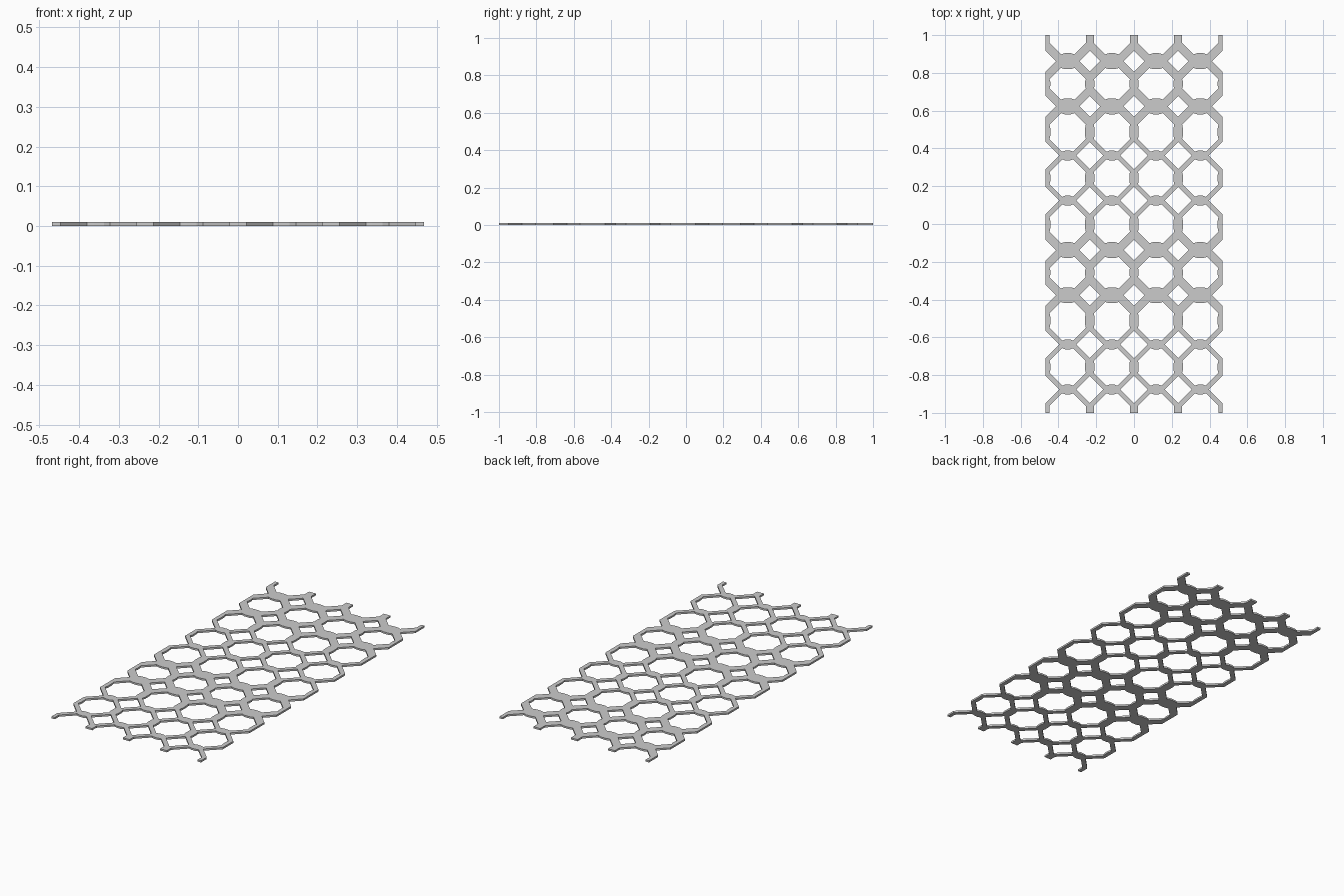
import bpy

if "Cube" in bpy.data.objects:
    bpy.data.objects.remove(bpy.data.objects["Cube"])

P = 0.234            # column pitch
BAR = 0.021          # half width of the upright bars
W, T = 2 * P, 0.01   # half width of panel, thickness
BUMP = 0.006         # small swelling at the joints

# link rows, top to bottom: y, half link height, diamond radius, strut outer reach
wide, slim = (0.036, 0.055, 0.117), (0.020, 0.072, 0.108)
rows = [(y - s,) + k for s in (0, 1)
        for y, k in ((0.862, wide), (0.623, wide), (0.3625, slim), (0.124, slim))]

curve = bpy.data.curves.new("lattice_panel", 'CURVE')
curve.dimensions = '2D'
curve.fill_mode = 'BOTH'
curve.extrude = T / 2


def loop(pts):
    s = curve.splines.new('POLY')
    s.points.add(len(pts) - 1)
    for p, (x, y) in zip(s.points, pts):
        p.co = (x, y, 0, 1)
    s.use_cyclic_u = True


def cap(cx, row, d):
    """Edge of a hole along a link, left to right; d = side of the link."""
    y, h, r, s = row
    sx, f = P / 2 - BAR, P / 2 - (s - h)
    b = BUMP
    return [(cx - sx, y + d * (s - BAR)), (cx - f, y + d * h),
            (cx - f * 0.45, y + d * (h + b)), (cx + f * 0.45, y + d * (h + b)),
            (cx + f, y + d * h), (cx + sx, y + d * (s - BAR))]


centres = [(i - 1.5) * P for i in range(4)]

# outer outline: open half cells at both ends, notches on both long sides
outline = []
for cx in centres:
    c = cap(cx, rows[0], 1)
    outline += [(c[0][0], 1)] + c + [(c[-1][0], 1)]
outline = [(-W, 1)] + outline + [(W, 1)]
for y, h, r, s in rows:
    outline += [(W, y + r), (W - r, y), (W, y - r)]
outline.append((W, -1))
for cx in reversed(centres):
    c = cap(cx, rows[-1], -1)[::-1]
    outline += [(c[0][0], -1)] + c + [(c[-1][0], -1)]
outline.append((-W, -1))
for y, h, r, s in reversed(rows):
    outline += [(-W, y - r), (-W + r, y), (-W, y + r)]
loop(outline)

# octagonal holes, with slightly swollen bars at their sides
for top, bot in zip(rows, rows[1:]):
    for cx in centres:
        a, b = cap(cx, top, -1), cap(cx, bot, 1)[::-1]
        m, q = (a[0][1] + b[0][1]) / 2, (a[0][1] - b[0][1]) / 4
        sx = P / 2 - BAR - 0.004
        loop(a + [(cx + sx, m + q), (cx + sx, m - q)] + b
             + [(cx - sx, m - q), (cx - sx, m + q)])

# diamond holes
for y, h, r, s in rows:
    for x in (-P, 0, P):
        loop([(x, y + r), (x + r, y), (x, y - r), (x - r, y)])

panel = bpy.data.objects.new("lattice_panel", curve)
panel.location.z = T / 2
bpy.context.collection.objects.link(panel)
bpy.context.view_layer.objects.active = panel
panel.select_set(True)
bpy.ops.object.convert(target='MESH')
bpy.ops.object.shade_flat()
